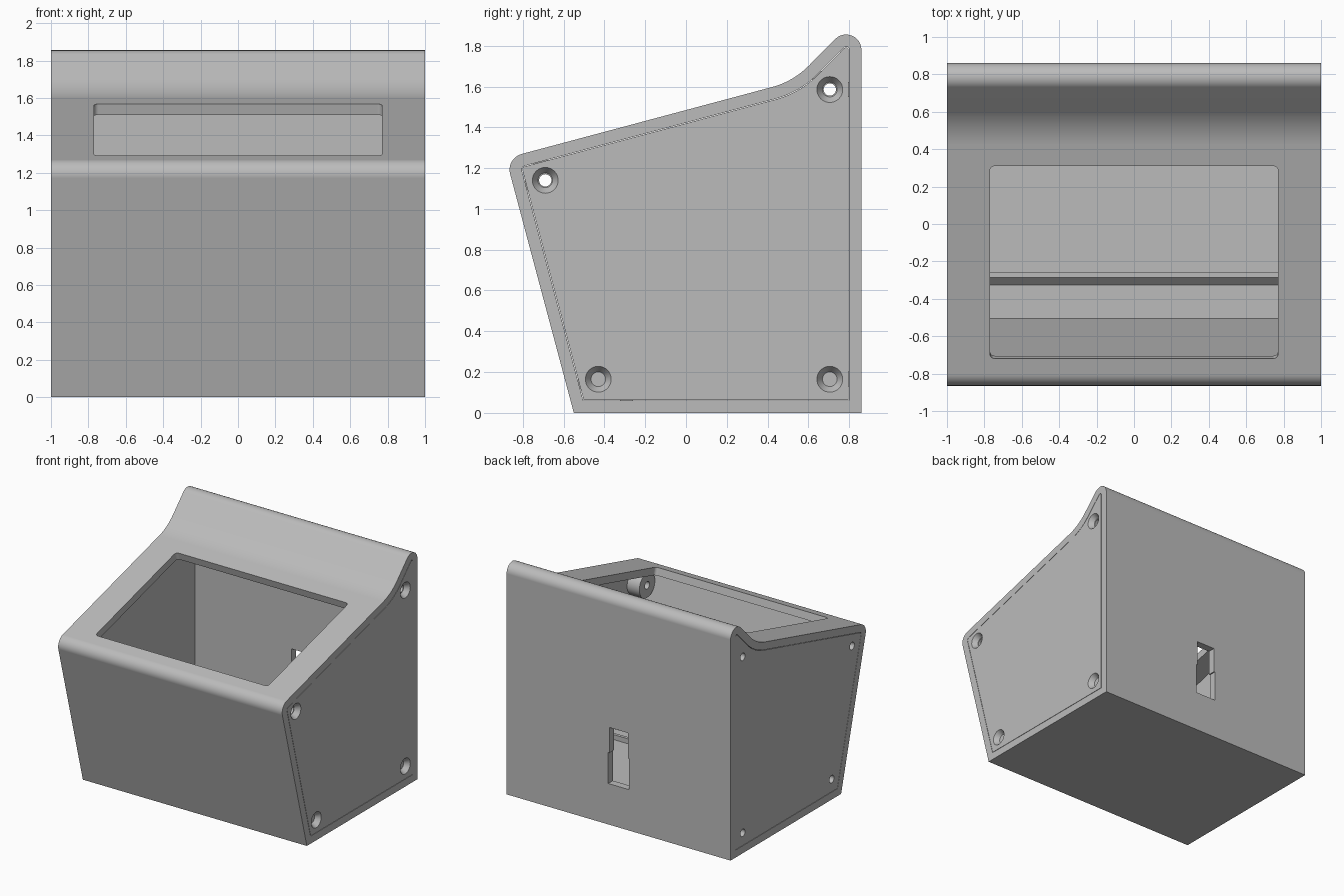
import bpy, bmesh
from math import radians, sin, cos
from mathutils import Matrix, Vector

cube = bpy.data.objects.get("Cube")
if cube:
    bpy.data.objects.remove(cube, do_unlink=True)

WALL = 0.06
TILT = radians(15)
SCREWS = [(-0.69, 1.14), (0.705, 1.585), (-0.43, 0.165), (0.705, 0.165)]

grey = bpy.data.materials.new("plain grey")
grey.use_nodes = True
colour = (0.5, 0.5, 0.5, 1)
grey.diffuse_color = colour
grey.node_tree.nodes["Principled BSDF"].inputs["Base Color"].default_value = colour


def arc(cy, cz, r, start, end, n=12):
    angles = [radians(start + (end - start) * i / n) for i in range(n + 1)]
    return [(cy + r * cos(a), cz + r * sin(a)) for a in angles]


def side_profile(inset):
    """Outline of the case in y and z, moved inward by inset."""
    return ([(-0.55 + 0.767 * inset, inset), (0.86 - inset, inset)]
            + arc(0.785, 1.78, 0.075 - inset, 0, 135)
            + arc(0.32, 1.98, 0.396 + inset, -45, -75)
            + arc(-0.785, 1.192, 0.08 - inset, 105, 195))


def make_object(name, bm):
    bmesh.ops.recalc_face_normals(bm, faces=bm.faces)
    mesh = bpy.data.meshes.new(name)
    bm.to_mesh(mesh)
    bm.free()
    obj = bpy.data.objects.new(name, mesh)
    bpy.context.collection.objects.link(obj)
    mesh.materials.append(grey)
    return obj


def prism(name, points, x0, x1):
    bm = bmesh.new()
    face = bm.faces.new([bm.verts.new((x0, y, z)) for y, z in points])
    made = bmesh.ops.extrude_face_region(bm, geom=[face])["geom"]
    verts = [v for v in made if isinstance(v, bmesh.types.BMVert)]
    bmesh.ops.translate(bm, verts=verts, vec=(x1 - x0, 0, 0))
    return make_object(name, bm)


def box(name, centre, size, tilt=0, corner=0):
    bm = bmesh.new()
    bmesh.ops.create_cube(bm, size=1)
    bmesh.ops.scale(bm, vec=size, verts=bm.verts)
    if corner:
        upright = [e for e in bm.edges
                   if abs(e.verts[0].co.z - e.verts[1].co.z) > 0.01]
        bmesh.ops.bevel(bm, geom=upright, offset=corner, segments=5,
                        profile=0.5, affect='EDGES')
    bm.transform(Matrix.Translation(centre) @ Matrix.Rotation(tilt, 4, 'X'))
    return make_object(name, bm)


def rod(name, x0, x1, y, z, r0, r1):
    """Cylinder or cone along x, r0 at x0 and r1 at x1."""
    bm = bmesh.new()
    bmesh.ops.create_cone(bm, cap_ends=True, segments=32,
                          radius1=r0, radius2=r1, depth=abs(x1 - x0))
    turn = Vector((0, 0, 1)).rotation_difference(Vector((x1 - x0, 0, 0)))
    bm.transform(Matrix.Translation(((x0 + x1) / 2, y, z)) @ turn.to_matrix().to_4x4())
    return make_object(name, bm)


def cut(obj, cutter):
    cutter.hide_render = True
    mod = obj.modifiers.new("cut", 'BOOLEAN')
    mod.operation, mod.solver, mod.object = 'DIFFERENCE', 'EXACT', cutter
    bpy.context.view_layer.objects.active = obj
    bpy.ops.object.modifier_apply(modifier=mod.name)
    bpy.data.objects.remove(cutter, do_unlink=True)


def smooth(obj):
    bpy.ops.object.select_all(action='DESELECT')
    obj.select_set(True)
    bpy.context.view_layer.objects.active = obj
    bpy.ops.object.shade_smooth_by_angle(angle=radians(30))
    mod = obj.modifiers.new("even shading", 'WEIGHTED_NORMAL')
    mod.keep_sharp = True


# Hollow case, open at both ends
case = prism("case", side_profile(0), -1, 1)
cut(case, prism("cavity", side_profile(WALL), -1.2, 1.2))

# Sloping window in the roof
cut(case, box("window_cutter", (0, -0.205, 1.429), (1.54, 1.066, 0.3), TILT, 0.025))

# Stepped cable slot in the back
cut(case, box("slot_top_cutter", (0, 0.83, 0.64), (0.165, 0.2, 0.29)))
cut(case, box("slot_base_cutter", (0, 0.83, 0.455), (0.185, 0.2, 0.25)))
smooth(case)

# Ridge across the floor
prism("floor_ridge", [(-0.325, WALL), (-0.285, 0.1), (-0.26, 0.1), (-0.26, WALL)],
      -0.94, 0.94)

# End panels with countersunk screw holes, and the screw lugs behind them
for side, label in ((1, "left"), (-1, "right")):
    panel = prism(label + "_panel", side_profile(WALL + 0.003), side * 0.94, side)
    for i, (y, z) in enumerate(SCREWS):
        cut(panel, rod("hole_cutter", side * 0.9, side * 1.1, y, z, 0.03, 0.03))
        cut(panel, rod("sink_cutter", side * 0.96, side * 1.001, y, z, 0.036, 0.064))
        lug = rod(f"{label}_lug_{i + 1}", side * 0.83, side * 0.939, y, z, 0.1, 0.1)
        cut(lug, rod("lug_cutter", side * 0.8, side * 1.1, y, z, 0.03, 0.03))
        smooth(lug)
    smooth(panel)
